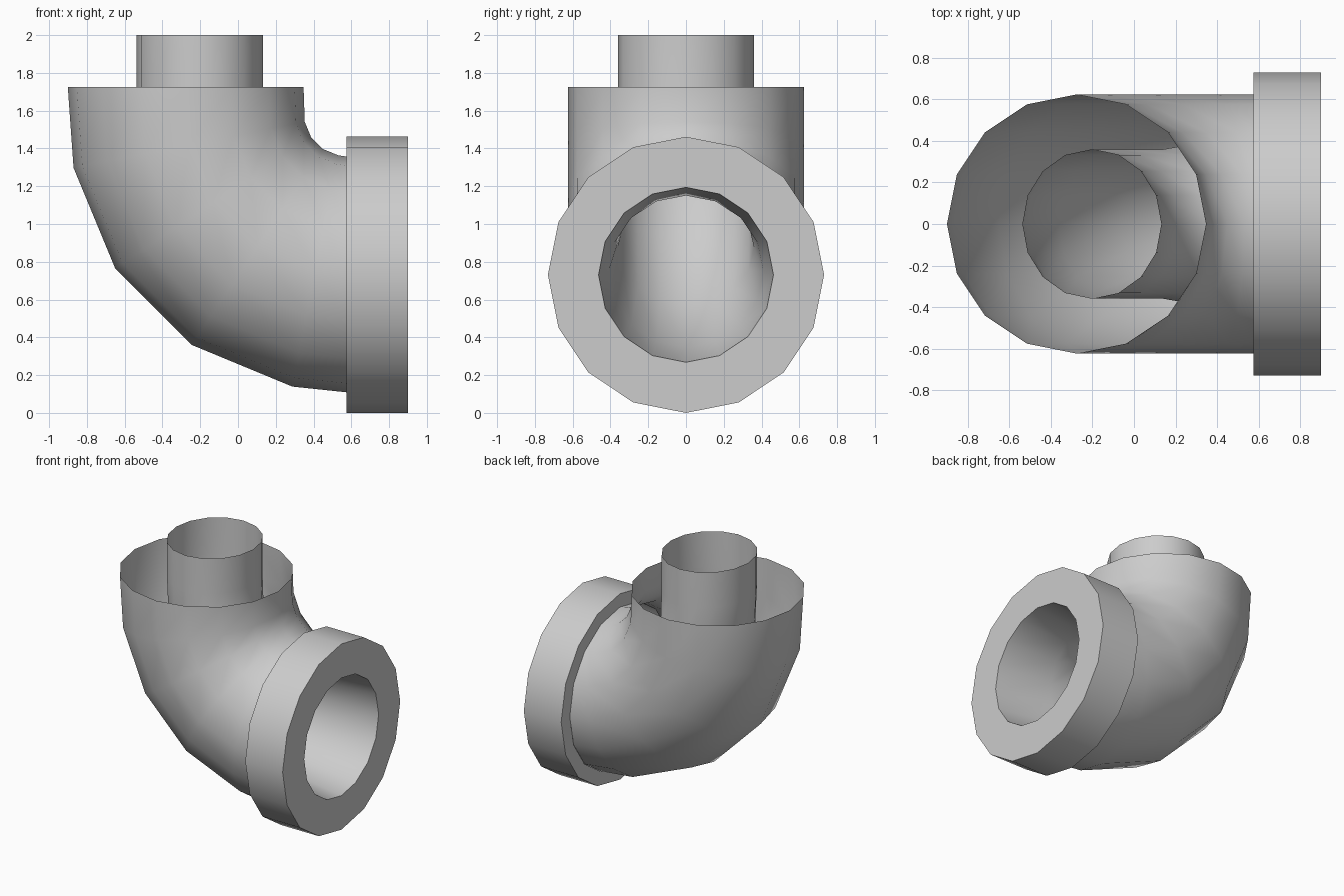
import bpy
import bmesh
from math import sin, cos, pi, radians

if "Cube" in bpy.data.objects:
    bpy.data.objects.remove(bpy.data.objects["Cube"])

SIDES = 16
BEND_X, BEND_Z = 0.575, 1.585      # centre of the bend
BEND_ANGLES = [11.25, 33.75, 56.25, 78.75]

grey = bpy.data.materials.new("light grey")
grey.use_nodes = True
grey.diffuse_color = (0.604, 0.604, 0.604, 1)
grey.node_tree.nodes["Principled BSDF"].inputs["Base Color"].default_value = grey.diffuse_color


def ring(bm, x, z, tilt, r, ry):
    """One cross-section; tilt 0 lies flat, tilt 90 stands facing +x."""
    a = radians(tilt)
    verts = []
    for i in range(SIDES):
        t = 2 * pi * i / SIDES
        verts.append(bm.verts.new((x - r * cos(t) * cos(a), ry * sin(t),
                                   z - r * cos(t) * sin(a))))
    return verts


def shell(name, sections):
    """Skin an open tube through a list of cross-sections."""
    bm = bmesh.new()
    rings = [ring(bm, *s) for s in sections]
    for a, b in zip(rings, rings[1:]):
        for i in range(SIDES):
            j = (i + 1) % SIDES
            bm.faces.new((a[i], a[j], b[j], b[i]))
    mesh = bpy.data.meshes.new(name)
    bm.to_mesh(mesh)
    bm.free()
    mesh.materials.append(grey)
    obj = bpy.data.objects.new(name, mesh)
    bpy.context.collection.objects.link(obj)
    bpy.ops.object.select_all(action='DESELECT')
    obj.select_set(True)
    bpy.context.view_layer.objects.active = obj
    bpy.ops.object.shade_smooth_by_angle(angle=radians(40))
    return obj


def bend(rx, rz, radii):
    """Cross-sections around the quarter bend, one radius pair per angle."""
    return [(BEND_X - rx * cos(radians(d)), BEND_Z - rz * sin(radians(d)), d, r, ry)
            for d, (r, ry) in zip(BEND_ANGLES, radii)]


# Outer elbow, open at the top
R = 0.624
shell("outer_elbow",
      [(-0.277, 1.725, 0, R, R)] + bend(0.85, 0.85, [(R, R)] * 4)
      + [(BEND_X, 0.733, 90, R, R)])

# Collar: back step, rim and front face around the bore
F, BORE, MID = 0.731, 0.463, 0.731
shell("flange_collar", [(BEND_X, MID, 90, R, R), (BEND_X, MID, 90, F, F),
                        (0.9, MID, 90, F, F), (0.9, MID, 90, BORE, BORE)])

# Inner pipe, widening towards the collar
shell("inner_pipe",
      [(-0.203, 2.0, 0, 0.335, 0.36), (-0.203, 1.725, 0, 0.335, 0.36)]
      + bend(0.78, 0.853, [(0.337, 0.36), (0.345, 0.36), (0.365, 0.36), (0.41, 0.41)])
      + [(0.9, MID, 90, BORE, BORE)])
